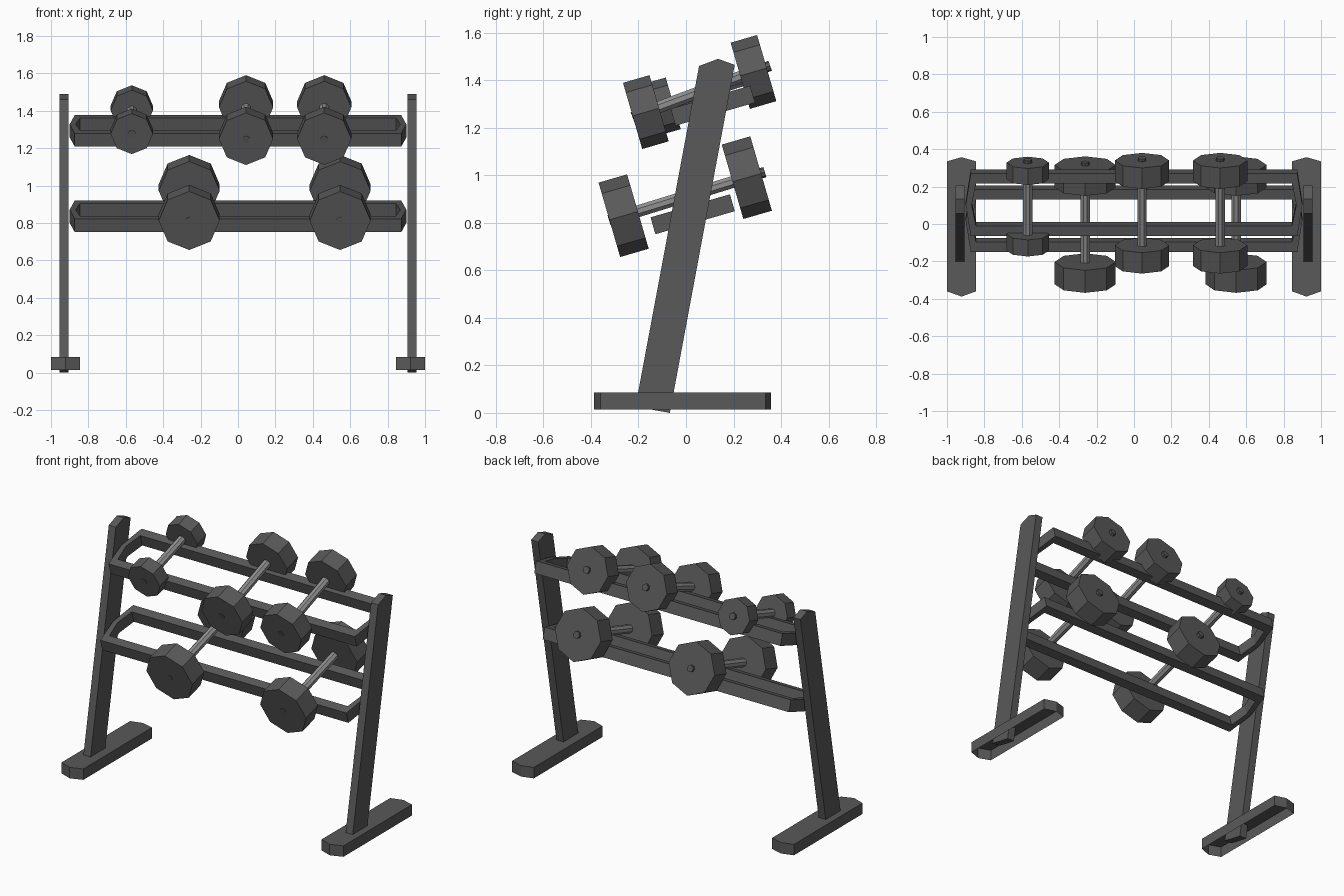
import bpy, bmesh, math
from mathutils import Vector, Matrix

if "Cube" in bpy.data.objects:
    bpy.data.objects.remove(bpy.data.objects["Cube"])


def material(name, v):
    m = bpy.data.materials.new(name)
    m.diffuse_color = (v, v, v, 1)
    m.use_nodes = True
    m.node_tree.nodes["Principled BSDF"].inputs["Base Color"].default_value = m.diffuse_color
    return m


DARK = material("dark_grey", 0.1)
STEEL = material("handle_grey", 0.28)
TILT = math.radians(16.2)


def finish(name, bm, mat, matrix=Matrix()):
    bm.transform(matrix)
    bmesh.ops.recalc_face_normals(bm, faces=bm.faces)
    me = bpy.data.meshes.new(name)
    bm.to_mesh(me)
    bm.free()
    me.materials.append(mat)
    ob = bpy.data.objects.new(name, me)
    bpy.context.collection.objects.link(ob)
    return ob


def prism(name, pts, offset, mat, open_start=False):
    # Extrude a flat outline along an offset, optionally leaving the start open
    bm = bmesh.new()
    a = [bm.verts.new(p) for p in pts]
    b = [bm.verts.new(Vector(p) + Vector(offset)) for p in pts]
    n = len(a)
    for i in range(n):
        j = (i + 1) % n
        bm.faces.new((a[i], a[j], b[j], b[i]))
    bm.faces.new(b)
    if not open_start:
        bm.faces.new(a)
    return finish(name, bm, mat)


def rod(name, p, direction, length, radius, mat, sides=8, spin=0.0):
    # Many-sided bar centred on p along a direction in the yz plane
    bm = bmesh.new()
    bmesh.ops.create_cone(bm, cap_ends=True, segments=sides, radius1=radius,
                          radius2=radius, depth=length)
    d = Vector(direction).normalized()
    x = Vector((1, 0, 0))
    rot = Matrix((x, d.cross(x), d)).transposed().to_4x4()
    return finish(name, bm, mat,
                  Matrix.Translation(p) @ rot @ Matrix.Rotation(spin, 4, 'Z'))


# Feet and leaning posts, one set on each side
POST = [(-0.212, 0.03), (-0.135, 0.012), (-0.068, 0.0),
        (0.205, 1.465), (0.135, 1.49), (0.055, 1.46)]
for side, s in (("left", -1), ("right", 1)):
    prism(side + "_foot",
          [(s * x, y, 0.015) for x, y in
           ((1, -0.36), (0.922, -0.388), (0.845, -0.36),
            (0.845, 0.335), (0.922, 0.357), (1, 0.335))],
          (0, 0, 0.07), DARK, open_start=True)
    prism(side + "_post", [(s * 0.955, y, z) for y, z in POST],
          (-s * 0.05, 0, 0), DARK)


# Tilted tray frames: a ring with slightly pointed ends
def tray(name, y, z):
    h = 0.037

    def outline(x_side, x_tip, v):
        return [(-x_side, -v), (x_side, -v), (x_tip, 0),
                (x_side, v), (-x_side, v), (-x_tip, 0)]
    outer, inner = outline(0.873, 0.9, 0.174), outline(0.845, 0.868, 0.118)
    bm = bmesh.new()
    rings = [[bm.verts.new((px, py, pz)) for px, py in o]
             for o, pz in ((outer, -h), (outer, h), (inner, h), (inner, -h))]
    for k in range(4):
        r, q = rings[k], rings[(k + 1) % 4]
        for i in range(6):
            j = (i + 1) % 6
            bm.faces.new((r[i], r[j], q[j], q[i]))
    finish(name, bm, DARK,
           Matrix.Translation((0, y, z)) @ Matrix.Rotation(TILT, 4, 'X'))


tray("lower_tray", 0.028, 0.836)
tray("upper_tray", 0.113, 1.293)


# Dumbbells: two octagonal heads, a light handle and dark end pegs
def dumbbell(name, x, front, back, radius, thick):
    f, b = Vector((x, *front)), Vector((x, *back))
    d = (b - f).normalized()
    axis = (0, math.cos(TILT), math.sin(TILT))
    rod(name + "_front_head", f, axis, thick, radius, DARK)
    rod(name + "_back_head", b, axis, thick, radius, DARK)
    rod(name + "_handle", (f + b) / 2, d, (b - f).length - thick * 0.6,
        0.027, STEEL, spin=math.pi / 8)
    rod(name + "_front_peg", f - d * (thick / 2 - 0.008), d, 0.02, 0.022, DARK)
    rod(name + "_back_peg", b + d * (thick / 2), d, 0.034, 0.022, DARK)


dumbbell("small_dumbbell", -0.568, (-0.098, 1.29), (0.284, 1.415), 0.113, 0.092)
for i, x in enumerate((0.043, 0.461)):
    dumbbell(f"medium_dumbbell_{i + 1}", x, (-0.169, 1.266), (0.284, 1.435), 0.145, 0.116)
for i, x in enumerate((-0.261, 0.546)):
    dumbbell(f"large_dumbbell_{i + 1}", x, (-0.2625, 0.83), (0.256, 0.99), 0.163, 0.125)
